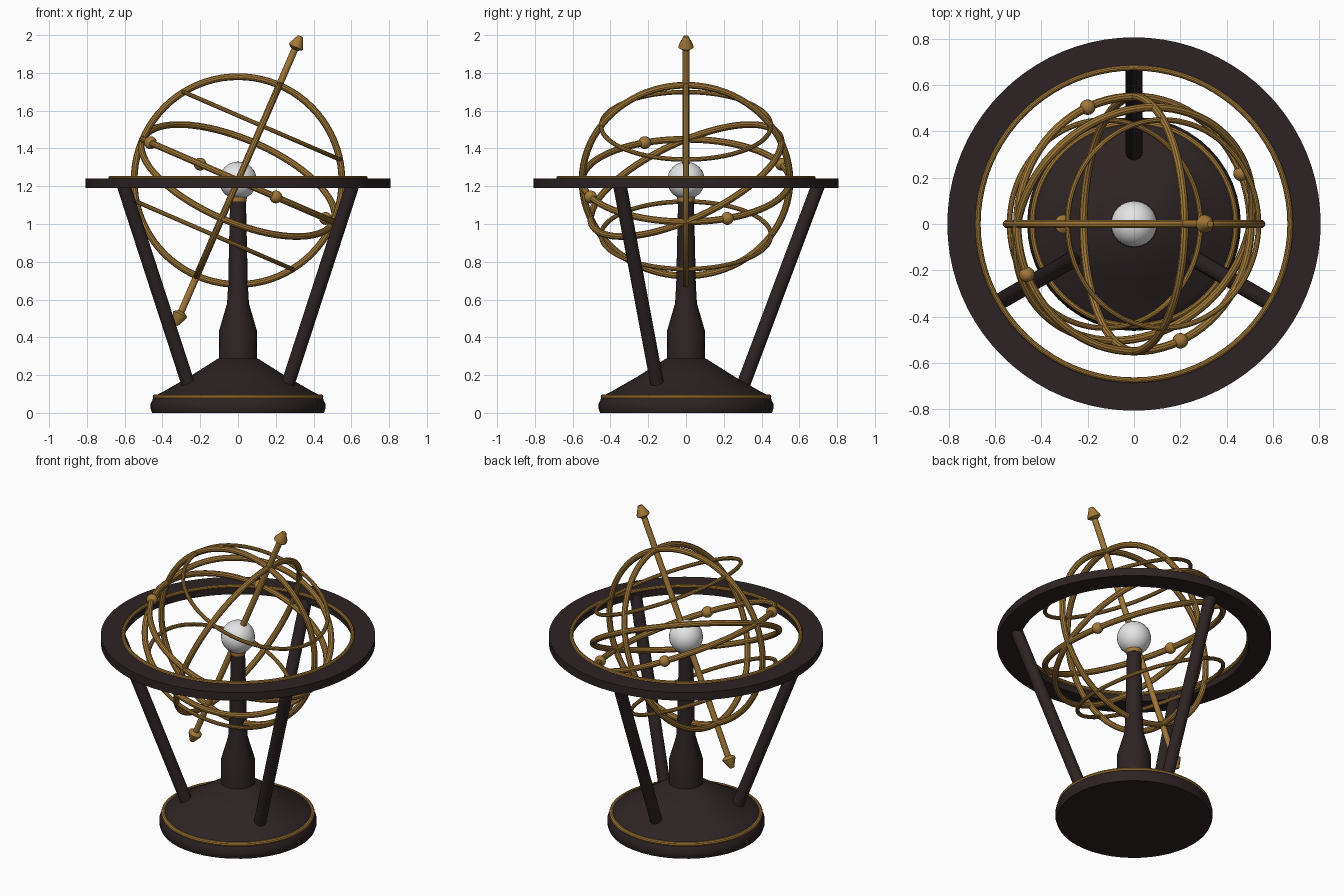
import bpy, bmesh
from math import radians, sin, cos, pi
from mathutils import Matrix, Vector

if "Cube" in bpy.data.objects:
    bpy.data.objects.remove(bpy.data.objects["Cube"])


def material(name, rgb, rough, metal=0.0):
    m = bpy.data.materials.new(name)
    m.use_nodes = True
    m.diffuse_color = (*rgb, 1)
    node = m.node_tree.nodes["Principled BSDF"]
    node.inputs["Base Color"].default_value = (*rgb, 1)
    node.inputs["Roughness"].default_value = rough
    node.inputs["Metallic"].default_value = metal
    return m


wood = material("dark wood", (0.027, 0.017, 0.017), 0.5)
brass = material("brass", (0.36, 0.19, 0.04), 0.4)
pearl = material("pearl white", (0.78, 0.78, 0.78), 0.4)

CENTRE = Vector((0, 0, 1.23))
R = 0.55
TILT = radians(23.4)
TO_CENTRE = Matrix.Translation(CENTRE)
AXIS = TO_CENTRE @ Matrix.Rotation(TILT, 4, "Y")


def finish(obj, name, mat, matrix=None):
    """Name, colour, place and smooth one part."""
    obj.name = obj.data.name = name
    obj.data.materials.append(mat)
    if matrix is not None:
        obj.matrix_world = matrix
    bpy.ops.object.select_all(action="DESELECT")
    obj.select_set(True)
    bpy.context.view_layer.objects.active = obj
    bpy.ops.object.shade_smooth_by_angle(angle=radians(35))
    return obj


def ring(name, radius, tube, matrix):
    bpy.ops.mesh.primitive_torus_add(major_radius=radius, minor_radius=tube,
                                     major_segments=80, minor_segments=10)
    return finish(bpy.context.object, name, brass, matrix)


def ball(name, radius, mat, matrix, segments=24):
    bpy.ops.mesh.primitive_uv_sphere_add(radius=radius, segments=segments,
                                         ring_count=segments // 2)
    return finish(bpy.context.object, name, mat, matrix)


def lathe(name, profile, mat, matrix=None, steps=48, closed=False):
    """Turn a (radius, height) profile around z."""
    bm = bmesh.new()
    verts = [bm.verts.new((r, 0, z)) for r, z in profile]
    edges = [bm.edges.new(pair) for pair in zip(verts, verts[1:])]
    if closed:
        edges.append(bm.edges.new((verts[-1], verts[0])))
    bmesh.ops.spin(bm, geom=verts + edges, cent=(0, 0, 0), axis=(0, 0, 1),
                   angle=2 * pi, steps=steps)
    bmesh.ops.remove_doubles(bm, verts=bm.verts, dist=0.0005)
    bmesh.ops.recalc_face_normals(bm, faces=bm.faces)
    mesh = bpy.data.meshes.new(name)
    bm.to_mesh(mesh)
    bm.free()
    obj = bpy.data.objects.new(name, mesh)
    bpy.context.collection.objects.link(obj)
    return finish(obj, name, mat, matrix)


def rod(name, start, end, radius, mat):
    a, b = Vector(start), Vector(end)
    bpy.ops.mesh.primitive_cylinder_add(radius=radius, depth=(b - a).length, vertices=20)
    turn = (b - a).to_track_quat("Z", "Y").to_matrix().to_4x4()
    return finish(bpy.context.object, name, mat, Matrix.Translation((a + b) / 2) @ turn)


# Base and turned pillar
lathe("base", [(0, 0), (0.455, 0), (0.462, 0.02), (0.462, 0.05), (0.45, 0.075),
               (0.44, 0.09), (0.4, 0.11), (0.26, 0.19), (0.105, 0.288), (0, 0.288)], wood)
lathe("pillar", [(0, 0.28), (0.102, 0.28), (0.1, 0.435), (0.058, 0.58),
                 (0.052, 0.68), (0.042, 1.13), (0, 1.13)], wood, steps=24)
ring("base_trim", 0.438, 0.014, Matrix.Translation((0, 0, 0.085)))

# Central globe and its collar
lathe("globe_collar", [(0, 1.12), (0.044, 1.12), (0.05, 1.15), (0.045, 1.165), (0, 1.165)],
      brass, steps=24)
ball("globe", 0.1, pearl, TO_CENTRE, 32)

# Horizon ring with inner trim
lathe("horizon_ring", [(0.675, 1.19), (0.807, 1.19), (0.807, 1.242), (0.675, 1.242)],
      wood, steps=80, closed=True)
ring("horizon_trim", 0.675, 0.012, Matrix.Translation((0, 0, 1.243)))

# Three splayed legs
for name, angle in (("back_leg", 90), ("front_right_leg", 210), ("front_left_leg", 330)):
    c, s = cos(radians(angle)), sin(radians(angle))
    rod(name, (0.30 * c, 0.30 * s, 0.14), (0.70 * c, 0.70 * s, 1.205), 0.036, wood)

# Great circles
quarter = radians(90)
ring("meridian_ring", R, 0.018, TO_CENTRE @ Matrix.Rotation(quarter, 4, "X"))
ring("cross_meridian_ring", R, 0.018, AXIS @ Matrix.Rotation(quarter, 4, "Y"))
ring("equator_ring", R, 0.018, AXIS)
ring("ecliptic_ring", R, 0.018, AXIS @ Matrix.Rotation(TILT, 4, "X"))

# Small circles above and below the equator
for name, side in (("upper_tropic_ring", 1), ("lower_tropic_ring", -1)):
    ring(name, 0.45, 0.012, AXIS @ Matrix.Translation((0, 0, 0.316 * side)))

# Beads on the equator
for i in range(4):
    angle = TILT + i * quarter
    spot = Matrix.Translation((R * cos(angle), R * sin(angle), 0))
    ball(f"equator_bead_{i + 1}", 0.034, brass, AXIS @ spot, 16)

# Tilted axis with a pointed finial at each end
rod("axis_rod", AXIS @ Vector((0, 0, -0.79)), AXIS @ Vector((0, 0, 0.79)), 0.018, brass)
finial = [(0, 0.755), (0.018, 0.755), (0.04, 0.77), (0.038, 0.782), (0.014, 0.832), (0, 0.834)]
lathe("upper_finial", finial, brass, AXIS, 20)
lathe("lower_finial", finial, brass, AXIS @ Matrix.Rotation(pi, 4, "X"), 20)
